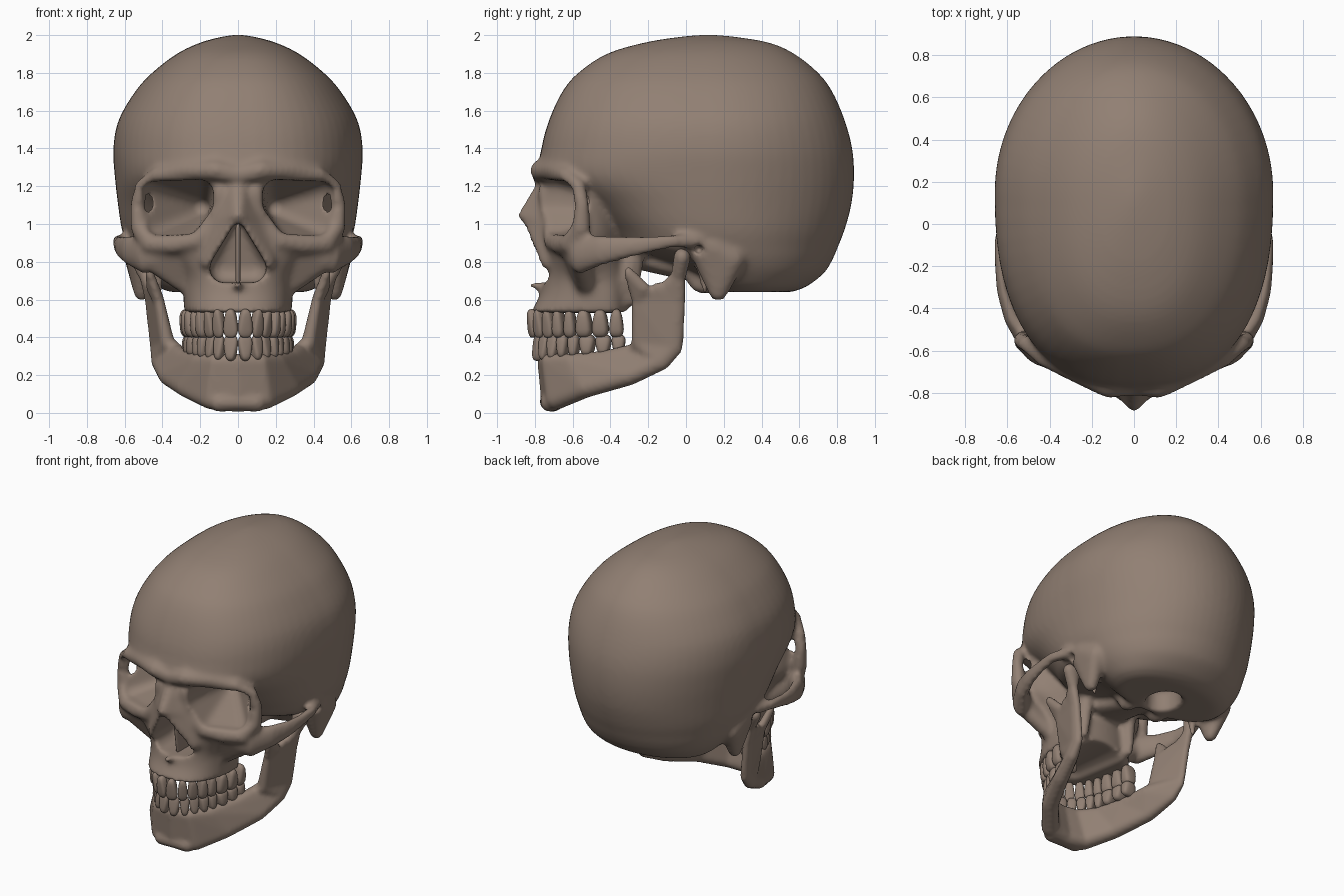
import bpy, bmesh, math
from mathutils import Vector, Matrix

if "Cube" in bpy.data.objects:
    bpy.data.objects.remove(bpy.data.objects["Cube"])

bone = bpy.data.materials.new("bone_brown")
bone.diffuse_color = (0.285, 0.215, 0.172, 1)
bone.use_nodes = True
bone.node_tree.nodes["Principled BSDF"].inputs["Base Color"].default_value = bone.diffuse_color

# unit ball used by every hull
_b = bmesh.new()
bmesh.ops.create_icosphere(_b, subdivisions=3, radius=1)
BALL = [v.co.copy() for v in _b.verts]
_b.free()


def hull(bm, *balls, both=True):
    """Convex skin around balls (x,y,z,r) or (x,y,z,rx,ry,rz), mirrored in x."""
    for s in ((1, -1) if both else (1,)):
        vs = []
        for b in balls:
            r = b[3:] if len(b) == 6 else (b[3],) * 3
            vs += [bm.verts.new((s * (b[0] + p.x * r[0]), b[1] + p.y * r[1], b[2] + p.z * r[2]))
                   for p in BALL]
        bmesh.ops.convex_hull(bm, input=vs)
        bmesh.ops.delete(bm, geom=[v for v in vs if v.is_valid and not v.link_faces], context='VERTS')


def chain(bm, balls, both=True):
    for a, b in zip(balls, balls[1:]):
        hull(bm, a, b, both=both)


def loft(bm, keys, steps=4, n=64, pf=2.4, pb=2.0):
    """Stack of egg-shaped rings: (z, y_front, y_mid, y_back, half_width)."""
    rows = []
    for i in range(len(keys) - 1):
        p = [Vector(keys[min(max(i + k, 0), len(keys) - 1)]) for k in (-1, 0, 1, 2)]
        for j in range(steps):
            t = j / steps
            rows.append(0.5 * (2 * p[1] + (p[2] - p[0]) * t
                               + (2 * p[0] - 5 * p[1] + 4 * p[2] - p[3]) * t * t
                               + (3 * p[1] - p[0] - 3 * p[2] + p[3]) * t ** 3))
    rows.append(Vector(keys[-1]))
    loops = []
    for z, yf, ym, yb, w in rows:
        ring = []
        for k in range(n):
            a = 2 * math.pi * k / n
            c, s = math.cos(a), math.sin(a)
            e = 2 / (pf if s < 0 else pb)
            d = ym - yf if s < 0 else yb - ym
            ring.append(bm.verts.new((w * math.copysign(abs(c) ** e, c),
                                      ym + d * math.copysign(abs(s) ** e, s), z)))
        loops.append(ring)
    for a, b in zip(loops, loops[1:]):
        for k in range(n):
            bm.faces.new((a[k], a[(k + 1) % n], b[(k + 1) % n], b[k]))
    bm.faces.new(loops[0][::-1])
    bm.faces.new(loops[-1])


def make(name, bm):
    bmesh.ops.recalc_face_normals(bm, faces=bm.faces[:])
    me = bpy.data.meshes.new(name)
    bm.to_mesh(me)
    bm.free()
    me.materials.append(bone)
    me.shade_smooth()
    ob = bpy.data.objects.new(name, me)
    bpy.context.collection.objects.link(ob)
    return ob


def fuse(ob, voxel, cutter=None, smooth=5):
    """Melt overlapping pieces into one skin, carve it, then smooth it."""
    def remesh():
        m = ob.modifiers.new("melt", 'REMESH')
        m.mode, m.voxel_size, m.use_smooth_shade = 'VOXEL', voxel, True
    remesh()
    if cutter:
        m = ob.modifiers.new("carve", 'BOOLEAN')
        m.operation, m.object, m.solver = 'DIFFERENCE', cutter, 'EXACT'
        remesh()
    m = ob.modifiers.new("soften", 'SMOOTH')
    m.factor, m.iterations = 0.5, smooth
    bpy.context.view_layer.update()
    me = bpy.data.meshes.new_from_object(ob.evaluated_get(bpy.context.evaluated_depsgraph_get()))
    ob.modifiers.clear()
    ob.data = me
    me.materials.clear()
    me.materials.append(bone)
    me.shade_smooth()
    if cutter:
        bpy.data.objects.remove(cutter)


# ---- cranium: brain case
bm = bmesh.new()
loft(bm, [(.64, .14, .35, .56, .36), (.67, .12, .34, .64, .43), (.74, .05, .3, .73, .50),
          (.81, -.12, .25, .775, .55), (.88, -.34, .2, .805, .585), (.97, -.42, .17, .84, .615),
          (1.1, -.56, .15, .875, .635), (1.25, -.77, .15, .89, .652), (1.4, -.765, .15, .88, .66),
          (1.55, -.725, .15, .84, .632), (1.7, -.655, .14, .775, .545), (1.8, -.57, .13, .70, .455),
          (1.9, -.42, .12, .575, .325), (1.96, -.22, .12, .44, .2), (1.992, -.02, .12, .25, .08),
          (2.002, .11, .12, .13, .005)])
# face mass and upper jaw
loft(bm, [(.53, -.825, -.43, -.28, .285), (.62, -.775, -.43, -.28, .29), (.72, -.755, -.45, -.28, .30),
          (.82, -.75, -.5, -.3, .36), (.92, -.75, -.55, -.3, .45), (1.05, -.75, -.55, -.3, .46),
          (1.25, -.75, -.55, -.3, .46)])
# brow and orbit rims
chain(bm, [(0, -.765, 1.26, .05), (.12, -.77, 1.285, .055), (.28, -.70, 1.285, .05), (.42, -.635, 1.26, .045),
           (.505, -.57, 1.2, .04), (.535, -.55, 1.1, .038), (.52, -.555, .98, .05), (.46, -.61, .895, .055),
           (.34, -.665, .89, .05), (.22, -.71, .91, .045), (.13, -.72, 1.0, .04), (.09, -.74, 1.17, .045)])
# nose bridge
hull(bm, (0, -.74, 1.2, .06, .05, .05), (0, -.86, 1.045, .03, .03, .03), (.10, -.74, 1.0, .04), both=True)
hull(bm, (.10, -.74, 1.0, .04), (.16, -.73, .8, .04), (0, -.845, 1.04, .03))
# cheek bones and arches
chain(bm, [(.49, -.56, .84, .06, .06, .105), (.575, -.45, .86, .04, .04, .08), (.62, -.32, .875, .03, .04, .06),
           (.635, -.2, .89, .026, .04, .045), (.635, -.08, .91, .03, .04, .035), (.58, .06, .91, .04, .05, .04)])
hull(bm, (.46, -.57, .83, .06, .06, .08), (.33, -.60, .85, .06), (.25, -.53, .66, .05))
# mastoids, ear ridges, styloids, pterygoid plates, base condyles
hull(bm, (.52, .13, .88, .09, .12, .08), (.53, .24, .82, .07, .08, .08), (.51, .17, .655, .045, .055, .065))
chain(bm, [(.42, .08, .78, .03), (.42, .1, .65, .018)])
hull(bm, (.19, -.29, .6, .03, .04, .04), (.18, -.28, .84, .05, .06, .05), (.22, -.33, .7, .03))
hull(bm, (.12, .1, .68, .05, .08, .05), (.1, .0, .8, .06))
hull(bm, (0, .1, .73, .09, .06, .05), (0, -.3, .82, .15, .05, .05), both=False)
# nasal spine
chain(bm, [(0, -.74, .665, .035), (0, -.815, .68, .018)], both=False)
skull = make("cranium", bm)

# ---- cutters: orbits, nose opening, palate, foramen, ear holes
bm = bmesh.new()
rim = [(.2, -.7, 1.165), (.2, -.7, 1.11), (.27, -.68, 1.015), (.42, -.62, 1.01), (.44, -.6, 1.155)]
hull(bm, *[(x, y, z, .07) for x, y, z in rim], *[(x, -1.05, z, .07) for x, y, z in rim],
     (.2, -.36, 1.09, .05))
hull(bm, *[(x, y, z, r) for x, z, r in ((0, .975, .03), (.075, .765, .075), (-.075, .765, .075))
           for y in (-1.1, -.55)], both=False)
hull(bm, (0, -.66, .515, .11, .08, .06), (0, -.26, .515, .18, .08, .07), both=False)
hull(bm, (0, .3, .55, .12, .14, .05), (0, .3, .76, .1, .12, .05), both=False)
hull(bm, (.72, .075, .865, .03, .03, .035), (.54, .065, .865, .025))
cut = make("cutter", bm)
cut.hide_render = True
fuse(skull, .0155, cut)

# ---- nasal septum
bm = bmesh.new()
hull(bm, *[(0, y, z, .012, .02, .02) for y, z in ((-.72, .98), (-.68, .7), (-.5, .7), (-.5, .98))], both=False)
make("nasal_septum", bm)

# ---- lower jaw: body from stations of a lower and an upper ball
bm = bmesh.new()
body = [((0, -.71, .062, .058), (0, -.742, .27, .045)),
        ((.14, -.685, .075, .058), (.12, -.72, .27, .045)),
        ((.27, -.53, .135, .055), (.205, -.61, .27, .045)),
        ((.37, -.30, .195, .05), (.275, -.43, .285, .045)),
        ((.42, -.13, .275, .04, .05, .05), (.33, -.26, .325, .045))]
for a, b in zip(body, body[1:]):
    hull(bm, *a, *b)
chain(bm, [(0, -.725, .06, .05), (.1, -.72, .055, .05)])
# ramus plate, condyle and coronoid
low_back, low_front = (.435, -.065, .35, .03, .05, .05), (.375, -.245, .37, .04, .045, .04)
mid_back, mid_front = (.465, -.045, .6, .028, .045, .04), (.42, -.245, .6, .028, .045, .04)
hull(bm, body[4][0], body[4][1], low_back, low_front)
hull(bm, low_back, low_front, mid_back, mid_front)
hull(bm, mid_back, mid_front, (.46, -.14, .665, .026, .03, .03))
hull(bm, mid_back, (.49, -.04, .72, .03, .04, .04), (.46, -.12, .655, .026, .03, .03))
chain(bm, [(.49, -.04, .72, .03, .04, .04), (.515, -.02, .825, .065, .045, .05)])
hull(bm, mid_front, (.46, -.225, .66, .026, .035, .03), (.47, -.305, .745, .022, .025, .03))
fuse(make("lower_jaw", bm), .0145, smooth=4)


# ---- teeth: rounded blocks walked along an elliptical arch
WIDTHS = (.08, .066, .068, .066, .066, .09, .09, .078)


def teeth(name, a, front, back, z_gum, z_bite, gum_rise):
    bm = bmesh.new()
    arch = [(a * math.sin(t), back - (back - front) * math.cos(t))
            for t in (math.pi / 2 * i / 400 for i in range(401))]
    length = [0]
    for p, q in zip(arch, arch[1:]):
        length.append(length[-1] + math.dist(p, q))
    scale = length[-1] / sum(WIDTHS)
    pos = 0
    for i, w in enumerate(WIDTHS):
        w *= scale
        k = min(range(401), key=lambda j: abs(length[j] - pos - w / 2))
        pos += w
        p, q = arch[max(k - 1, 0)], arch[min(k + 1, 400)]
        turn = math.atan2(q[1] - p[1], q[0] - p[0])
        depth = .034 if i < 3 else .042 if i < 5 else .052
        gum = z_gum + gum_rise * i / 7
        for s in (1, -1):
            m = (Matrix.Diagonal((s, 1, 1, 1)) @ Matrix.Translation((*arch[k], (gum + z_bite) / 2))
                 @ Matrix.Rotation(turn, 4, 'Z'))
            vs = bmesh.ops.create_icosphere(bm, subdivisions=3, radius=1)['verts']
            for v in vs:
                c = [math.copysign(abs(u) ** .65, u) for u in v.co]
                tip = (c[2] + 1) / 2                      # 0 at the gum, 1 at the bite
                wide = .66 + .36 * min(1, tip * 1.5)
                thin = 1 - (.5 * tip if i < 3 else .15 * tip)
                v.co = m @ Vector((c[0] * w / 2 * wide, c[1] * depth * thin,
                                   c[2] * (z_bite - gum) / 2))
    make(name, bm)


teeth("upper_teeth", .262, -.818, -.33, .55, .398, 0)
teeth("lower_teeth", .25, -.79, -.32, .275, .415, .035)
